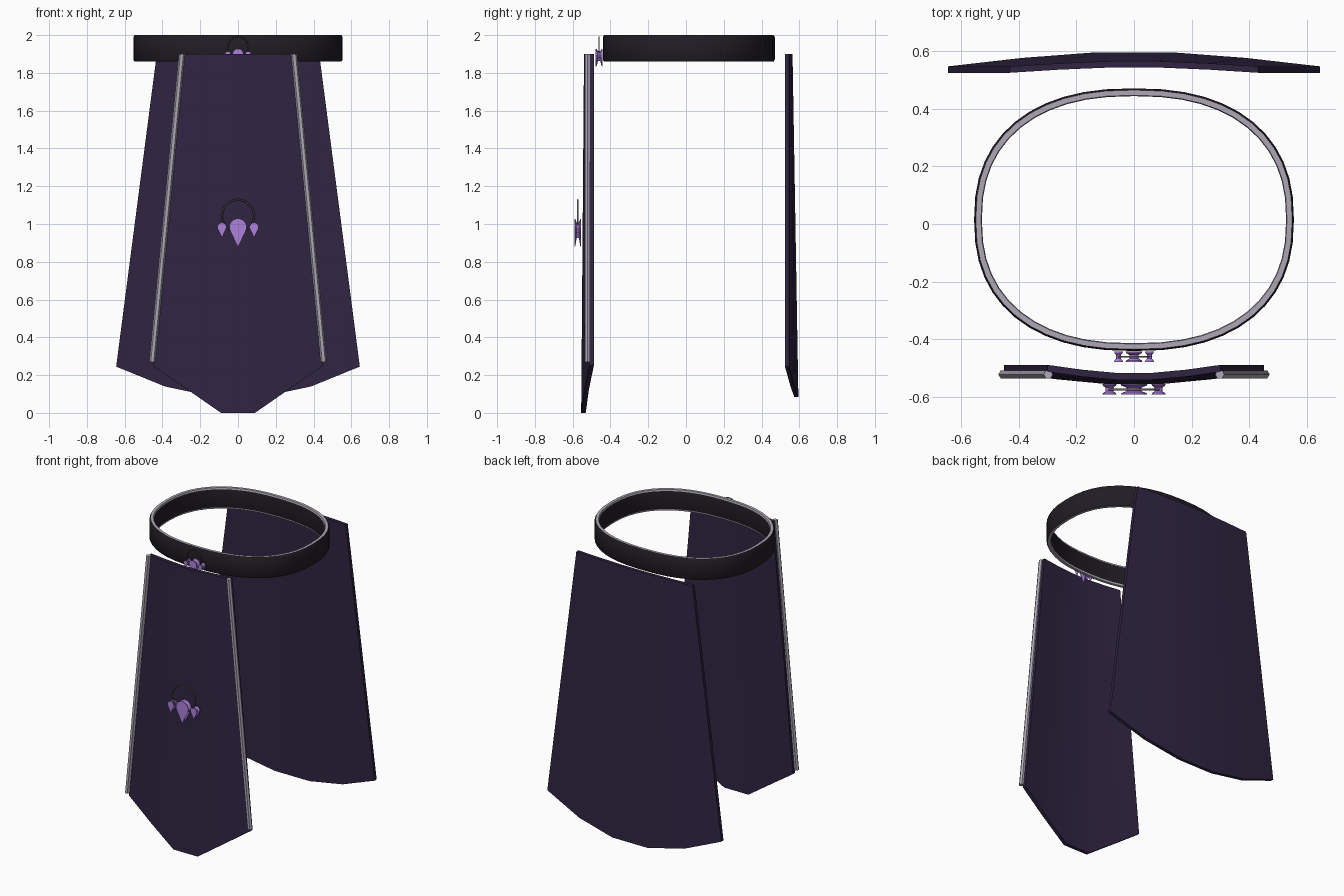
import bpy, bmesh, math
from mathutils import Vector

if "Cube" in bpy.data.objects:
    bpy.data.objects.remove(bpy.data.objects["Cube"])


def material(name, rgb):
    m = bpy.data.materials.new(name)
    m.diffuse_color = (*rgb, 1)
    m.use_nodes = True
    m.node_tree.nodes["Principled BSDF"].inputs["Base Color"].default_value = m.diffuse_color
    return m


CLOTH = material("dark_cloth", (0.03, 0.018, 0.055))
LEATHER = material("black_leather", (0.015, 0.012, 0.018))
SILVER = material("silver_trim", (0.42, 0.39, 0.46))
WIRE = material("wire", (0.14, 0.13, 0.14))
GEM = material("violet_gem", (0.42, 0.22, 0.72))


def make(name, bm, mats, smooth=False):
    bmesh.ops.recalc_face_normals(bm, faces=bm.faces)
    me = bpy.data.meshes.new(name)
    bm.to_mesh(me)
    bm.free()
    for m in mats:
        me.materials.append(m)
    ob = bpy.data.objects.new(name, me)
    bpy.context.collection.objects.link(ob)
    if smooth:
        bpy.context.view_layer.objects.active = ob
        ob.select_set(True)
        bpy.ops.object.shade_smooth_by_angle(angle=math.radians(35))
        ob.select_set(False)
    return ob


def loft(bm, rings, closed=False):
    """Join rings of points with quads; cap the ends unless closed."""
    vs = [[bm.verts.new(p) for p in r] for r in rings]
    n = len(vs[0])
    faces = []
    for i in range(len(vs) if closed else len(vs) - 1):
        a, b = vs[i], vs[(i + 1) % len(vs)]
        for j in range(n):
            k = (j + 1) % n
            faces.append((j, bm.faces.new((a[j], a[k], b[k], b[j]))))
    if not closed:
        bm.faces.new(vs[0])
        bm.faces.new(vs[-1])
    return faces


# Belt: rounded-oval band with silver rims along top and bottom
def oval(t, rx, ry, z):
    c, s = math.cos(t), math.sin(t)
    e = 2 / 2.35
    return Vector((rx * math.copysign(abs(c) ** e, c),
                   0.015 + ry * math.copysign(abs(s) ** e, s), z))


section = [(0, 1.87), (0, 1.99), (0.006, 2.0), (0.024, 2.0),
           (0.027, 1.99), (0.027, 1.87), (0.024, 1.86), (0.006, 1.86)]
bm = bmesh.new()
N = 48
rings = [[oval(2 * math.pi * i / N, 0.554 - d, 0.455 - d, z) for d, z in section]
         for i in range(N)]
for j, f in loft(bm, rings, closed=True):
    f.material_index = 0 if j in (0, 1, 4, 7) else 1
make("belt", bm, [LEATHER, SILVER], True)


# Cloth panels: tapered, bowed outward, with a faceted pointed hem
def panel(name, side, top_w, bot_w, y, bows, hem, thick):
    bm = bmesh.new()
    cols = []
    for u in (-1, -0.6, -0.2, 0.2, 0.6, 1):
        bulge = {1: 0, 0.6: 0.6, 0.2: 1}[abs(u)]
        p = []
        for w, z, bow in ((top_w, 1.9, bows[0]), (bot_w, hem[abs(u)], bows[1])):
            p.append([(u * w, side * (y + bulge * bow + d), z) for d in (0, thick)])
        cols.append([p[0][0], p[0][1], p[1][1], p[1][0]])
    loft(bm, cols)
    return make(name, bm, [CLOTH], True)


panel("front_panel", -1, 0.30, 0.45, 0.488, (0.028, 0.043),
      {1: 0.25, 0.6: 0.125, 0.2: 0.0}, 0.024)
panel("back_panel", 1, 0.43, 0.645, 0.524, (0.018, 0.049),
      {1: 0.245, 0.6: 0.14, 0.2: 0.085}, 0.022)

# Silver rods along the front panel edges
for s, side in ((-1, "left"), (1, "right")):
    bm = bmesh.new()
    loft(bm, [[(s * x + 0.016 * math.cos(a * math.pi / 3),
                -0.521 + 0.016 * math.sin(a * math.pi / 3), z) for a in range(6)]
              for x, z in ((0.297, 1.9), (0.454, 0.27))])
    make("edge_rod_" + side, bm, [SILVER])


# Pendants: wire hoop with one large and two small pinched drops
def drop(name, x, y, z, r, tip):
    outline = [(r * math.cos(math.radians(a)), r * math.sin(math.radians(a)))
               for a in range(-20, 201, 20)] + [(0, -tip)]
    bm = bmesh.new()
    loft(bm, [[(x + px * k, y + d, z + pz * k) for px, pz in outline]
              for d, k in ((-0.018, 1), (-0.013, 0.95), (-0.006, 0.55), (0.006, 0.55),
                           (0.013, 0.95), (0.018, 1))])
    make(name, bm, [GEM])


def pendant(name, y, z, s):
    bpy.ops.mesh.primitive_torus_add(
        major_segments=32, minor_segments=6, major_radius=0.085 * s,
        minor_radius=0.0045 * s, location=(0, y, z), rotation=(math.pi / 2, 0, 0))
    hoop = bpy.context.object
    hoop.name = name + "_hoop"
    hoop.data.materials.append(WIRE)
    bpy.ops.object.shade_smooth_by_angle(angle=math.radians(60))
    hoop.select_set(False)
    drop(name + "_large_drop", 0, y, z - 0.06 * s, 0.046 * s, 0.105 * s)
    for sx, side in ((-1, "left"), (1, "right")):
        drop(name + "_small_drop_" + side, sx * 0.085 * s, y, z - 0.06 * s,
             0.024 * s, 0.054 * s)


pendant("panel_pendant", -0.573, 1.043, 1.0)
pendant("belt_pendant", -0.46, 1.937, 0.63)
